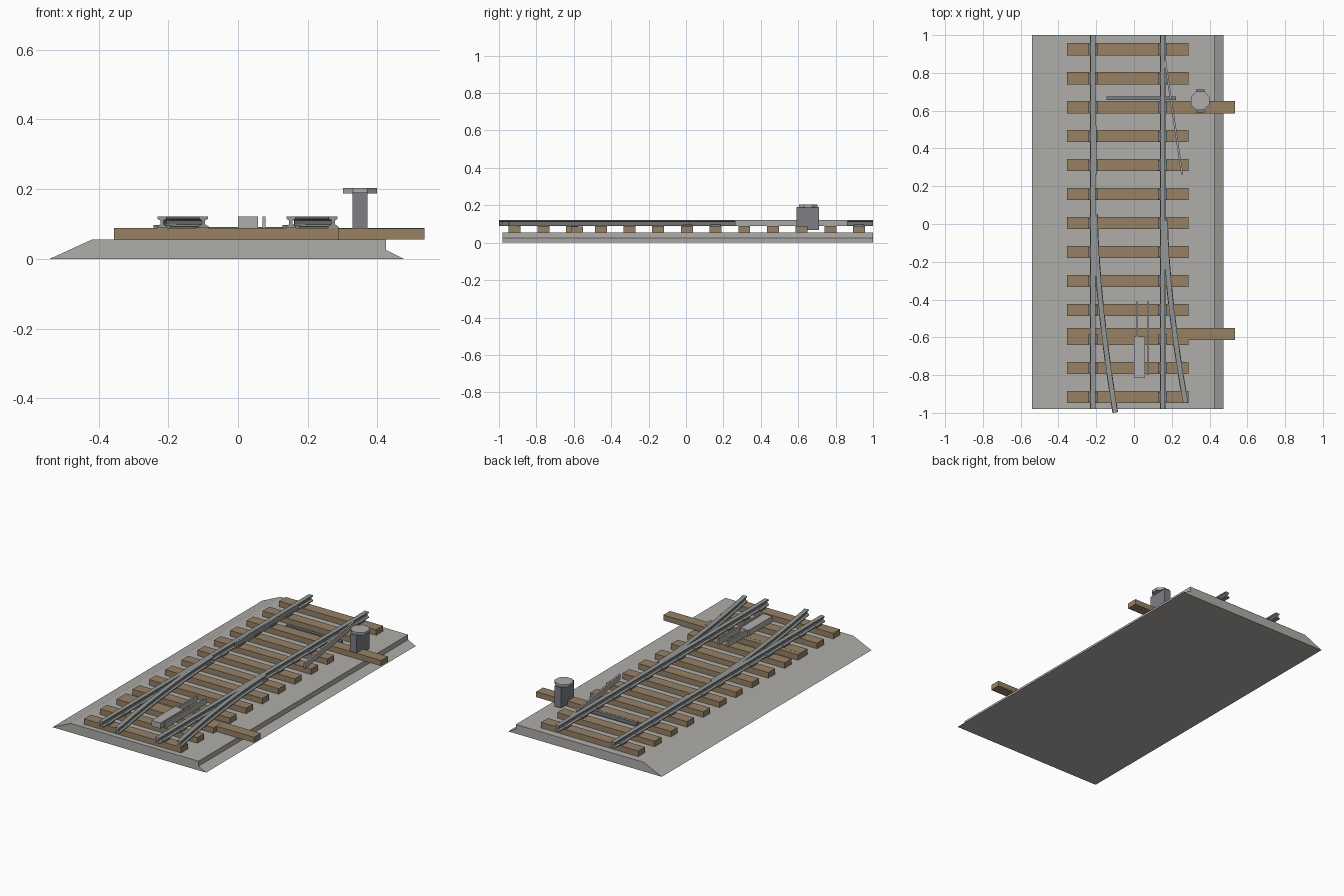
import bpy
import bmesh
from mathutils import Vector

default = bpy.data.objects.get("Cube")
if default:
    bpy.data.objects.remove(default, do_unlink=True)


def material(name, rgb):
    m = bpy.data.materials.new(name)
    m.use_nodes = True
    m.diffuse_color = (*rgb, 1)
    m.node_tree.nodes["Principled BSDF"].inputs["Base Color"].default_value = (*rgb, 1)
    return m


GRAVEL = material("gravel grey", (0.43, 0.42, 0.40))
WOOD = material("sleeper brown", (0.31, 0.22, 0.13))
STEEL = material("rail steel", (0.30, 0.31, 0.31))
PALE = material("pale metal", (0.42, 0.42, 0.41))
DARK = material("dark metal", (0.20, 0.21, 0.23))


def finish(name, bm, mat):
    bmesh.ops.recalc_face_normals(bm, faces=bm.faces)
    mesh = bpy.data.meshes.new(name)
    bm.to_mesh(mesh)
    bm.free()
    mesh.materials.append(mat)
    obj = bpy.data.objects.new(name, mesh)
    bpy.context.collection.objects.link(obj)
    return obj


def box(name, x, y, z, mat):
    """Box between (min, max) pairs on each axis."""
    bm = bmesh.new()
    bmesh.ops.create_cube(bm, size=1)
    for v in bm.verts:
        v.co = [r[0] + (c + 0.5) * (r[1] - r[0]) for c, r in zip(v.co, (x, y, z))]
    return finish(name, bm, mat)


def sweep(name, profile, path, mat):
    """Carry an upright (across, height) profile along a ground path."""
    bm = bmesh.new()
    rings = []
    for i, p in enumerate(path):
        a, b = path[max(i - 1, 0)], path[min(i + 1, len(path) - 1)]
        d = (Vector(b) - Vector(a)).normalized()
        rings.append([bm.verts.new((p[0] + d.y * u, p[1] - d.x * u, h))
                      for u, h in profile])
    n = len(profile)
    for r, s in zip(rings, rings[1:]):
        for k in range(n):
            bm.faces.new((r[k], r[(k + 1) % n], s[(k + 1) % n], s[k]))
    bm.faces.new(rings[0])
    bm.faces.new(rings[-1])
    return finish(name, bm, mat)


BED = 0.055    # top of ballast
TIE = 0.088    # top of sleepers
HEAD = 0.122   # top of rails
FRONT, BACK = -0.98, 1.0

# Ballast bed, sloped on the left and stepped on the right
sweep("ballast_bed",
      [(-0.54, 0), (-0.42, BED), (0.425, BED), (0.425, 0.025), (0.475, 0)],
      [(0, FRONT), (0, BACK)], GRAVEL)

# Sleepers with rail chairs
RAILS = {"left": 0.152, "right": -0.218}
for i in range(13):
    y = 0.925 - i * 0.1534
    end = 0.535 if i == 2 else 0.288
    box(f"sleeper_{i + 1}", (-0.355, end), (y - 0.032, y + 0.032), (BED, TIE), WOOD)
    for side, x in RAILS.items():
        box(f"{side}_chair_{i + 1}", (x - 0.024, x + 0.024),
            (y - 0.027, y + 0.027), (TIE, 0.097), DARK)
box("long_front_sleeper", (-0.355, 0.535), (-0.613, -0.55), (BED, TIE - 0.0005), WOOD)

# Rails with foot, web and head
half = [(0.015, TIE), (0.015, 0.093), (0.005, 0.099),
        (0.005, 0.110), (0.013, 0.115), (0.013, HEAD)]
rail_profile = half + [(-u, h) for u, h in reversed(half)]
for side, x in RAILS.items():
    sweep(f"{side}_main_rail", rail_profile, [(x, FRONT), (x, BACK)], STEEL)


def curved_rail(name, x, start, end, shift):
    steps = 12
    path = [(x + shift * (i / steps) ** 1.6, start + (end - start) * i / steps)
            for i in range(steps + 1)]
    sweep(name, rail_profile, path, STEEL)


curved_rail("right_diverging_rail", -0.206, 0.05, -0.998, 0.107)
curved_rail("left_diverging_rail", 0.165, 0.02, -0.947, 0.108)

# Thin switch blades
blade = [(-0.005, TIE), (-0.005, HEAD - 0.001), (0.005, HEAD - 0.001), (0.005, TIE)]
sweep("left_switch_blade", blade, [(0.165, 0.862), (0.255, 0.262)], PALE)
sweep("right_switch_blade", blade, [(-0.210, 0.862), (-0.201, 0.262)], STEEL)

# Tie rod joining the blades
box("tie_rod", (-0.145, 0.222), (0.657, 0.674), (0.072, 0.091), DARK)

# Crossing block and check bars
box("crossing_block", (0, 0.058), (-0.815, -0.595), (TIE, HEAD), PALE)
box("right_check_bar", (0.011, 0.020), (-0.60, -0.41), (TIE, HEAD), PALE)
box("left_check_bar", (0.070, 0.079), (-0.80, -0.41), (TIE, HEAD), PALE)

# Switch motor with octagonal cap
box("switch_motor", (0.328, 0.372), (0.59, 0.712), (0.068, 0.19), DARK)
bm = bmesh.new()
bmesh.ops.create_cone(bm, cap_ends=True, segments=8, radius1=0.053,
                      radius2=0.053, depth=0.015)
spin = Vector((1, 0, 0)).rotation_difference(Vector((0.9239, 0.3827, 0))).to_matrix()
if any(abs(v.co.y) < 0.001 for v in bm.verts):
    bmesh.ops.rotate(bm, verts=bm.verts, cent=(0, 0, 0), matrix=spin)
bmesh.ops.translate(bm, verts=bm.verts, vec=(0.35, 0.653, 0.1955))
finish("motor_cap", bm, PALE)
